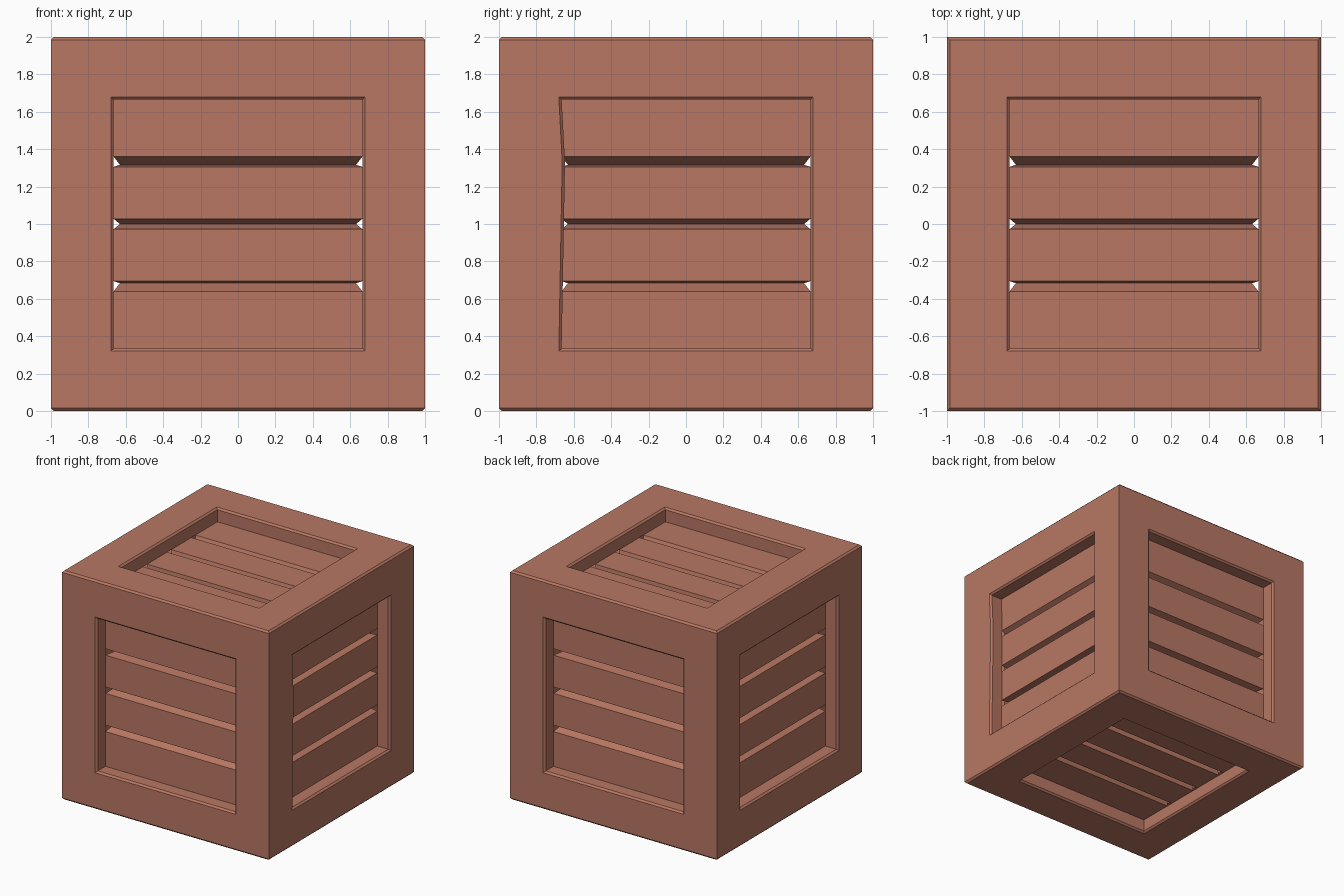
import bpy, bmesh
from mathutils import Vector

cube = bpy.data.objects.get("Cube")
if cube:
    bpy.data.objects.remove(cube)

BEVEL = 0.015      # chamfer on rims and openings
OPEN = 0.68        # half size of each opening
INNER = OPEN - BEVEL
DEPTH = 0.12       # recess of the slats
GROOVE = 0.09      # depth of the gaps between slats
SHRINK = 0.95      # gap bottoms lie closer to the middle

wood = bpy.data.materials.new("reddish_brown_wood")
wood.use_nodes = True
colour = (0.48, 0.185, 0.125, 1)
wood.diffuse_color = colour
wood.node_tree.nodes["Principled BSDF"].inputs["Base Color"].default_value = colour

X, Y, Z = Vector((1, 0, 0)), Vector((0, 1, 0)), Vector((0, 0, 1))
SIDES = {"front": (X, Z), "right": (Y, Z), "back": (-X, Z),
         "left": (-Y, Z), "top": (X, Y), "bottom": (-X, Y)}


def place(side, u, v, depth):
    """Point on one side of the crate, sunk inwards by depth."""
    a, b = SIDES[side]
    return Z + a * u + b * v + a.cross(b) * (1 - depth)


def add_face(bm, points):
    bm.faces.new([bm.verts.new(p) for p in points])


def finish(bm, name):
    bmesh.ops.remove_doubles(bm, verts=bm.verts, dist=0.0005)
    mesh = bpy.data.meshes.new(name)
    bm.to_mesh(mesh)
    bm.free()
    mesh.materials.append(wood)
    obj = bpy.data.objects.new(name, mesh)
    bpy.context.collection.objects.link(obj)


def ring(side, half_u, half_v, depth, dent=0):
    """Counter-clockwise outline with one extra point on its left edge."""
    outline = [(-half_u, -half_v), (half_u, -half_v), (half_u, half_v),
               (-half_u, half_v), (-half_u + dent, 0.33)]
    return [place(side, u, v, depth) for u, v in outline]


# Outer frame: flat borders, chamfered openings and recess walls
bm = bmesh.new()
rim = 1 - BEVEL
for side in SIDES:
    flat = side in ("top", "bottom")
    dent = 0.018 if side == "right" else 0   # slightly bent board
    rings = [ring(side, rim if flat else 1, rim, 0),
             ring(side, OPEN, OPEN, 0, dent),
             ring(side, INNER, INNER, BEVEL, dent),
             ring(side, INNER, INNER, DEPTH, dent / 2)]
    for outer, inner in zip(rings, rings[1:]):
        for i in range(5):
            j = (i + 1) % 5
            add_face(bm, [outer[i], outer[j], inner[j], inner[i]])
    # Chamfers along the upper and lower rims
    if not flat:
        for s in (1, -1):
            strip = [place(side, -1, s * rim, 0), place(side, 1, s * rim, 0),
                     place(side, rim, s, BEVEL), place(side, -rim, s, BEVEL)]
            add_face(bm, strip if s > 0 else strip[::-1])
finish(bm, "crate_frame")

# Slatted panels: four slats with tapered gaps that stay open at the ends
for side in SIDES:
    bm = bmesh.new()

    def strip(low, high):
        (ul, vl, dl), (uh, vh, dh) = low, high
        add_face(bm, [place(side, -ul, vl, dl), place(side, ul, vl, dl),
                      place(side, uh, vh, dh), place(side, -uh, vh, dh)])

    start = (INNER, -INNER, DEPTH)
    for k in (-1, 0, 1):
        middle = k / 3
        lower = (INNER, middle - 0.028, DEPTH)
        upper = (INNER, middle + 0.028, DEPTH)
        bottom = (INNER * SHRINK, middle * SHRINK, DEPTH + GROOVE)
        strip(start, lower)
        strip(lower, bottom)
        strip(bottom, upper)
        start = upper
    strip(start, (INNER, INNER, DEPTH))
    finish(bm, side + "_slats")
